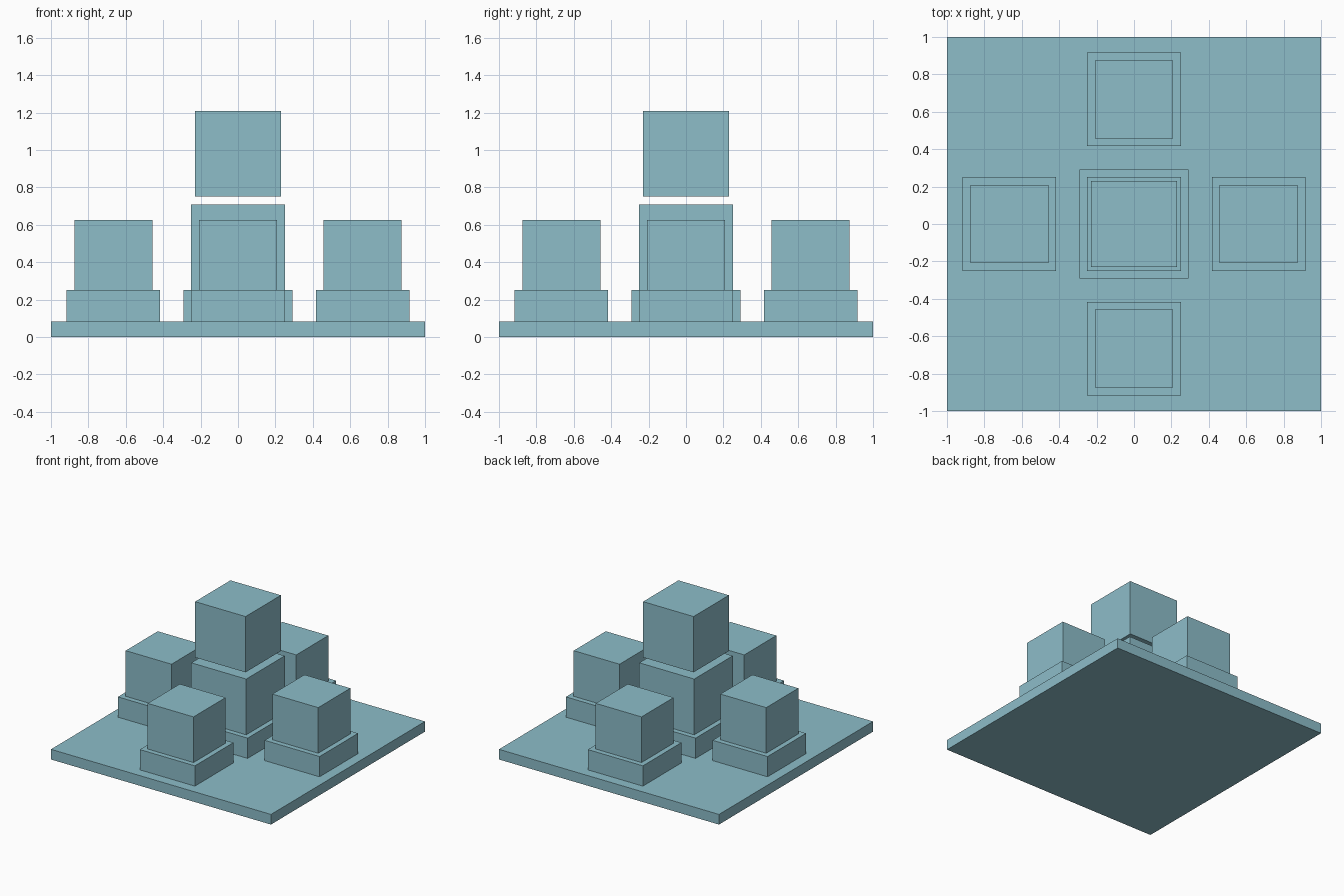
import bpy
import bmesh
from mathutils import Matrix, Vector

default = bpy.data.objects.get("Cube")
if default:
    bpy.data.objects.remove(default, do_unlink=True)

# One flat colour for every part
COLOUR = (0.266, 0.509, 0.584, 1.0)
blue = bpy.data.materials.new("pale_blue")
blue.use_nodes = True
blue.diffuse_color = COLOUR
blue.node_tree.nodes["Principled BSDF"].inputs["Base Color"].default_value = COLOUR

U = 1 / 12  # layout module: the base is 24 modules wide


def block(name, width, bottom, height, x=0, y=0):
    """Square block, measured in modules, standing at the given bottom height."""
    mesh = bpy.data.meshes.new(name)
    bm = bmesh.new()
    centre = Vector((x, y, bottom + height / 2)) * U
    size = Vector((width, width, height)) * U
    bmesh.ops.create_cube(bm, size=1, matrix=Matrix.LocRotScale(centre, None, size))
    bm.to_mesh(mesh)
    bm.free()
    mesh.materials.append(blue)
    obj = bpy.data.objects.new(name, mesh)
    bpy.context.collection.objects.link(obj)
    return obj


# Base slab
block("base_slab", 24, 0, 1)

# Central stack with the floating top cube
block("centre_plinth", 7, 1, 2)
block("centre_cube", 6, 2.5, 6)
block("floating_cube", 5.5, 9, 5.5)

# Four outer plinths, each carrying a slightly sunken cube
for side, x, y in (("left", 1, 0), ("right", -1, 0), ("back", 0, 1), ("front", 0, -1)):
    block(side + "_plinth", 6, 1, 2, x * 8, y * 8)
    block(side + "_cube", 5, 2.5, 5, x * 8, y * 8)
